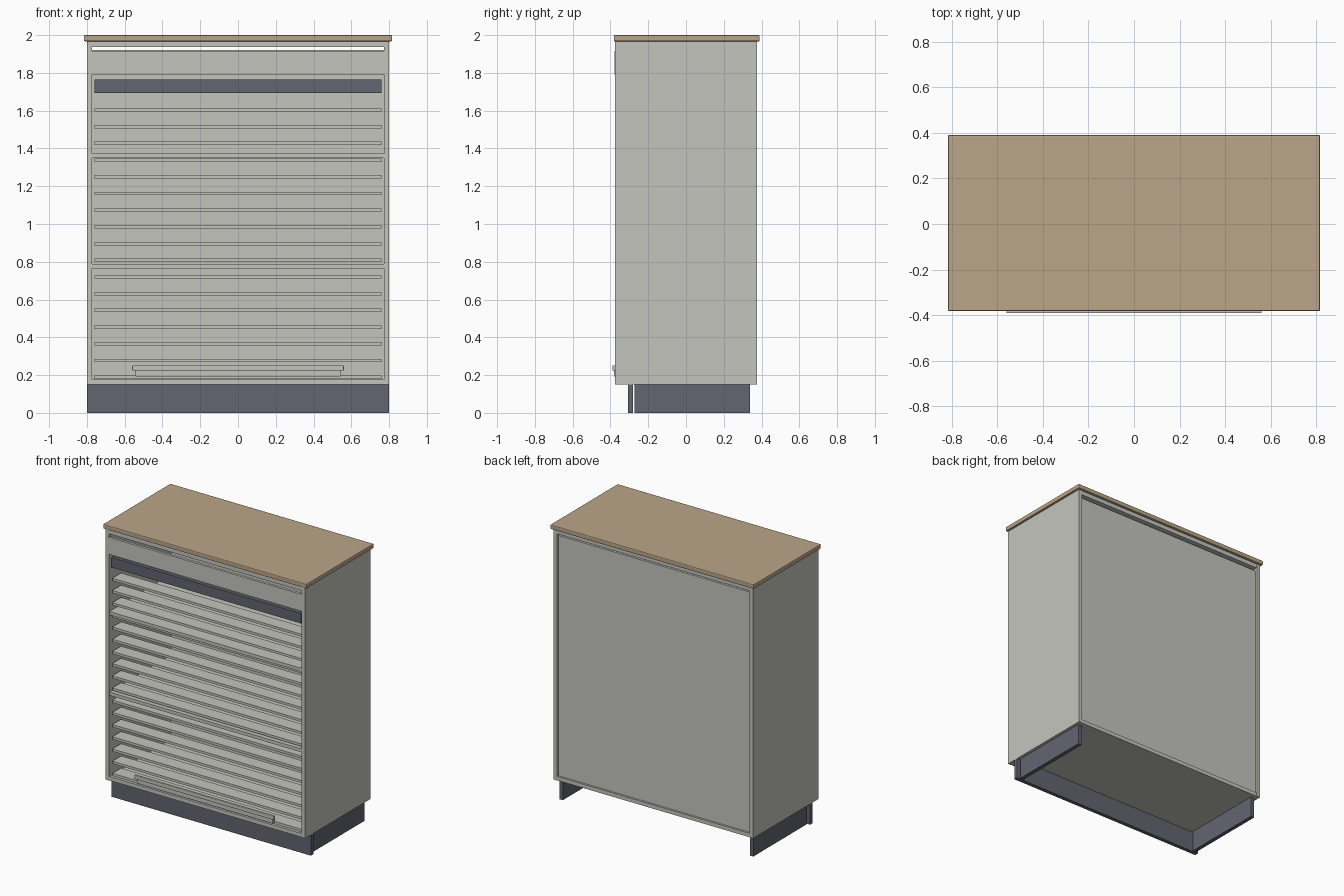
import bpy
import bmesh

cube = bpy.data.objects.get("Cube")
if cube:
    bpy.data.objects.remove(cube, do_unlink=True)


def material(name, rgb):
    mat = bpy.data.materials.new(name)
    mat.use_nodes = True
    mat.diffuse_color = (*rgb, 1)
    bsdf = next(n for n in mat.node_tree.nodes if n.type == 'BSDF_PRINCIPLED')
    bsdf.inputs["Base Color"].default_value = (*rgb, 1)
    bsdf.inputs["Roughness"].default_value = 0.7
    return mat


GREY = material("light grey", (0.56, 0.56, 0.52))
WOOD = material("light wood", (0.50, 0.38, 0.25))
DARK = material("dark slate", (0.125, 0.13, 0.16))


def box(name, xs, ys, zs, mat, bevel=0):
    """Box given by its extents along each axis."""
    bm = bmesh.new()
    bmesh.ops.create_cube(bm, size=1)
    for v in bm.verts:
        for i, (lo, hi) in enumerate((xs, ys, zs)):
            v.co[i] = hi if v.co[i] > 0 else lo
    mesh = bpy.data.meshes.new(name)
    bm.to_mesh(mesh)
    bm.free()
    mesh.materials.append(mat)
    ob = bpy.data.objects.new(name, mesh)
    bpy.context.collection.objects.link(ob)
    if bevel:
        mod = ob.modifiers.new("rounded edges", 'BEVEL')
        mod.width = bevel
        mod.segments = 2
    return ob


def wide(half):
    return (-half, half)


HALF, INNER = 0.80, 0.773
FRONT, BACK = -0.375, 0.375
FLOOR, CEILING = 0.15, 1.967

# Carcass: sides, top, bottom and recessed back
for side, s in (("left", 1), ("right", -1)):
    xs = sorted((s * INNER, s * HALF))
    box(f"{side}_side_panel", xs, (FRONT, BACK), (FLOOR, CEILING), GREY)
box("bottom_panel", wide(INNER), (FRONT + 0.003, BACK - 0.003), (FLOOR, 0.178), GREY)
box("top_panel", wide(INNER), (FRONT + 0.003, BACK - 0.003), (1.937, CEILING), GREY)
box("back_panel", wide(INNER), (0.338, 0.358), (0.178, 1.92), GREY)

# Two inner shelves
for name, z in (("lower_shelf", 0.777), ("upper_shelf", 1.361)):
    box(name, wide(INNER), (FRONT + 0.005, 0.338), (z - 0.012, z + 0.012), GREY)

# Worktop
box("worktop", wide(0.816), (-0.382, 0.39), (CEILING, 2.0), WOOD, 0.006)

# Header panel and dark bar over the shutter
box("header_panel", wide(INNER), (-0.379, -0.36), (1.792, 1.915), GREY)
box("shutter_header_bar", wide(0.76), (-0.362, -0.335), (1.693, 1.765), DARK)

# Evenly spaced shutter slats
for i in range(17):
    z = 0.189 + i * 0.0884
    box(f"shutter_slat_{i + 1}", wide(0.76), (-0.355, -0.255),
        (z - 0.009, z + 0.009), GREY)

# Pull handle with its lower lip
box("pull_handle", wide(0.56), (-0.39, -0.374), (0.224, 0.252), GREY, 0.003)
box("handle_lip", wide(0.543), (-0.38, -0.355), (0.192, 0.224), GREY)

# Plinth: front kickboard and two inset side boards, open at the back
box("front_kickboard", wide(HALF), (-0.308, -0.28), (0, FLOOR), DARK)
for side, s in (("left", 1), ("right", -1)):
    xs = sorted((s * 0.75, s * 0.778))
    box(f"{side}_plinth_board", xs, (-0.272, 0.34), (0, FLOOR), DARK)
